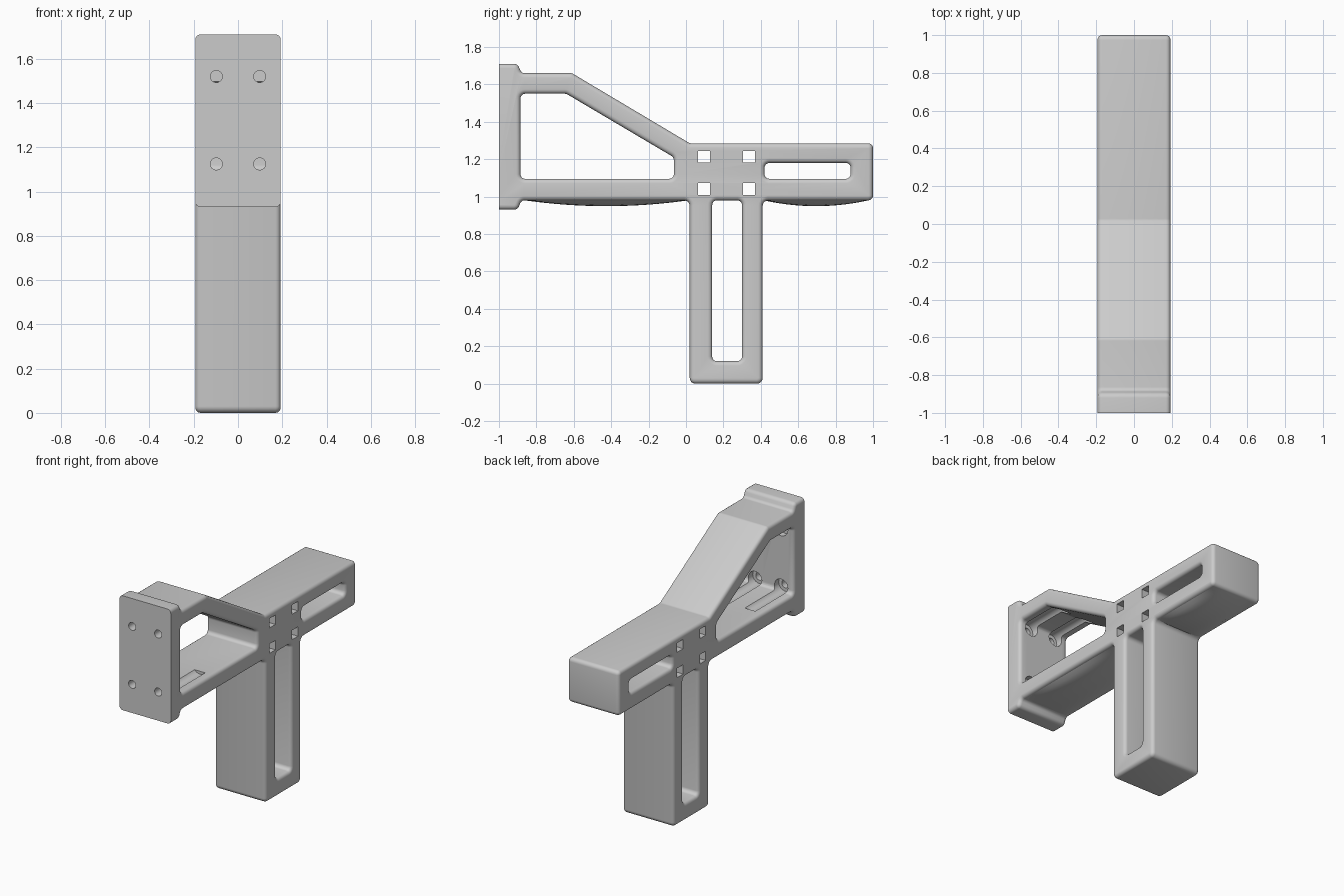
import bpy, bmesh, math
from mathutils import Vector, Matrix, Euler

cube = bpy.data.objects.get("Cube")
if cube:
    bpy.data.objects.remove(cube, do_unlink=True)

HALF_WIDTH, FILLET = 0.193, 0.024

grey = bpy.data.materials.new("plain grey")
grey.use_nodes = True
grey.diffuse_color = (0.6, 0.6, 0.6, 1)
grey.node_tree.nodes["Principled BSDF"].inputs["Base Color"].default_value = (0.6, 0.6, 0.6, 1)


def rounded(corners, steps=5):
    """Round each (y, z, radius) corner with a circular arc."""
    out = []
    for i, (y, z, r) in enumerate(corners):
        p = Vector((y, z))
        a = (Vector(corners[i - 1][:2]) - p).normalized()
        b = (Vector(corners[(i + 1) % len(corners)][:2]) - p).normalized()
        if r == 0:
            out.append(p)
            continue
        half = a.angle(b) / 2
        cut, w = r / math.tan(half), math.sin(half)
        for k in range(steps + 1):
            t = k / steps
            c0, c1, c2 = (1 - t) ** 2, 2 * w * t * (1 - t), t * t
            out.append((c0 * (p + a * cut) + c1 * p + c2 * (p + b * cut)) / (c0 + c1 + c2))
    return out


def add_object(name, mesh):
    obj = bpy.data.objects.new(name, mesh)
    bpy.context.collection.objects.link(obj)
    return obj


def baked(obj):
    graph = bpy.context.evaluated_depsgraph_get()
    return bpy.data.meshes.new_from_object(obj.evaluated_get(graph))


def box_cutter(center, size):
    bm = bmesh.new()
    bmesh.ops.create_cube(bm, size=1, matrix=Matrix.LocRotScale(Vector(center), None, Vector(size)))
    return finish_cutter(bm)


def bore_cutter(x, z, radius, y0, y1):
    bm = bmesh.new()
    place = Matrix.Translation((x, (y0 + y1) / 2, z)) @ Matrix.Rotation(math.pi / 2, 4, 'X')
    bmesh.ops.create_cone(bm, cap_ends=True, segments=32, radius1=radius, radius2=radius,
                          depth=y1 - y0, matrix=place)
    return finish_cutter(bm)


def finish_cutter(bm):
    mesh = bpy.data.meshes.new("cutter")
    bm.to_mesh(mesh)
    bm.free()
    obj = add_object("cutter", mesh)
    obj.hide_render = True
    return obj


# Side outline; the front overshoots and is trimmed flat later
outline = [(-1.06, 0.93, 0), (-0.9, 0.93, 0.03), (-0.88, 0.98, 0.025), (0.02, 0.98, 0.03),
           (0.02, 0, 0.03), (0.41, 0, 0.03), (0.41, 0.98, 0.03), (1, 0.98, 0.026),
           (1, 1.285, 0.026), (0.02, 1.285, 0.03), (-0.61, 1.66, 0.03),
           (-0.88, 1.66, 0.025), (-0.9, 1.71, 0.03), (-1.06, 1.71, 0)]
# Openings: front window, rear slot, grip slot
window = [(-0.885, 1.095, 0.025), (-0.065, 1.095, 0.025), (-0.065, 1.21, 0.03),
          (-0.64, 1.55, 0.03), (-0.885, 1.55, 0.025)]


def slot(y0, y1, z0, z1):
    return [(y0, z0, 0.026), (y1, z0, 0.026), (y1, z1, 0.026), (y0, z1, 0.026)]


curve = bpy.data.curves.new("frame_profile", 'CURVE')
curve.dimensions, curve.fill_mode = '2D', 'BOTH'
curve.extrude = HALF_WIDTH - FILLET
curve.bevel_depth, curve.bevel_resolution, curve.offset = FILLET, 3, -FILLET
for loop in (outline, window, slot(0.42, 0.88, 1.095, 1.18), slot(0.14, 0.3, 0.12, 0.98)):
    points = rounded(loop)
    spline = curve.splines.new('POLY')
    spline.points.add(len(points) - 1)
    spline.use_cyclic_u = True
    for sp, p in zip(spline.points, points):
        sp.co = (p.x, p.y, 0, 1)
profile = add_object("frame_profile", curve)
mesh = baked(profile)
bpy.data.objects.remove(profile)
mesh.transform(Euler((math.pi / 2, 0, math.pi / 2)).to_matrix().to_4x4())
bm = bmesh.new()
bm.from_mesh(mesh)
bmesh.ops.remove_doubles(bm, verts=bm.verts, dist=0.0002)
bmesh.ops.recalc_face_normals(bm, faces=bm.faces)
bm.to_mesh(mesh)
bm.free()
frame = add_object("frame", mesh)

# Flat front, square cross holes, screw holes with long counterbores
cutters = [box_cutter((0, -1.1, 1.3), (1, 0.2, 1.2))]
cutters += [box_cutter((0, y, z), (1, 0.064, 0.064)) for y in (0.095, 0.338) for z in (1.04, 1.213)]
for x in (-0.098, 0.098):
    for z in (1.125, 1.52):
        cutters.append(bore_cutter(x, z, 0.027, -1.1, -0.85))
        cutters.append(bore_cutter(x, z, 0.05, -0.93, -0.55))
for cutter in cutters:
    mod = frame.modifiers.new("cut", 'BOOLEAN')
    mod.operation, mod.solver, mod.object = 'DIFFERENCE', 'EXACT', cutter
cut_mesh = baked(frame)
frame.modifiers.clear()
frame.data = cut_mesh
for cutter in cutters:
    bpy.data.objects.remove(cutter)


# Shallow domed bellies under the two arms
def belly(name, y0, y1):
    bm = bmesh.new()
    bmesh.ops.create_grid(bm, x_segments=12, y_segments=24, size=1)
    for v in bm.verts:
        u, w = v.co.x, v.co.y
        drop = 0.032 * (1 - u ** 4) * (1 - w * w)
        v.co = (u * (HALF_WIDTH - FILLET), (y0 + y1) / 2 + w * (y1 - y0) / 2, 0.981 - drop)
    bmesh.ops.reverse_faces(bm, faces=bm.faces)
    mesh = bpy.data.meshes.new(name)
    bm.to_mesh(mesh)
    bm.free()
    return add_object(name, mesh)


parts = [frame, belly("front_belly", -0.87, 0.02), belly("rear_belly", 0.41, 0.98)]
bpy.ops.object.select_all(action='DESELECT')
for part in parts:
    part.data.materials.clear()
    part.data.materials.append(grey)
    part.select_set(True)
bpy.context.view_layer.objects.active = frame
bpy.ops.object.shade_smooth_by_angle(angle=math.radians(30))
